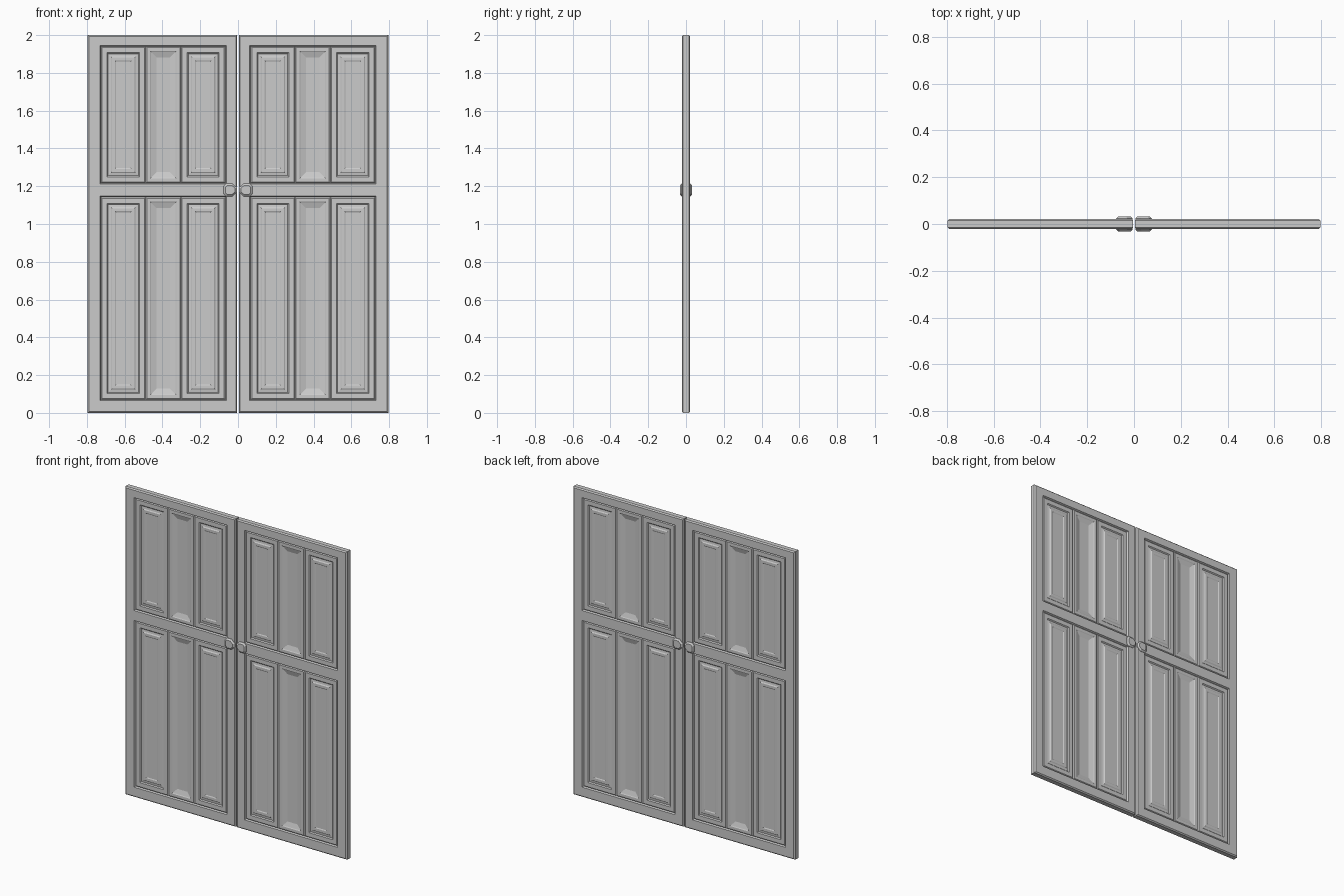
import bpy, bmesh
from mathutils import Vector

if "Cube" in bpy.data.objects:
    bpy.data.objects.remove(bpy.data.objects["Cube"])

T = 0.022                      # half thickness of a leaf
X0, X1, H = 0.004, 0.796, 2.0  # leaf extents (right side)
C = 0.007                      # edge chamfer
OPEN_X = (0.062, 0.731)
OPENINGS = [(0.065, 1.147), (1.212, 1.945)]
SPLITS = (0.302, 0.489)        # grooves between planks
GROOVE = 0.012

# (inset, depth) profiles of the planks
RAISED = [(0, GROOVE), (0.006, 0.017), (0.033, 0.017), (0.039, 0.011), (0.053, 0.013),
          (0.059, 0.017), (0.074, 0.017), (0.080, 0.014)]
SUNK = [(0, GROOVE), (0.006, 0.017), (0.024, 0.017), (0.029, 0.014), (0.058, 0.005)]


def new_object(name, bm):
    bmesh.ops.remove_doubles(bm, verts=bm.verts, dist=1e-5)
    me = bpy.data.meshes.new(name)
    bm.to_mesh(me)
    bm.free()
    ob = bpy.data.objects.new(name, me)
    bpy.context.collection.objects.link(ob)


def leaf(name, sx):
    bm = bmesh.new()
    centre = Vector((sx * (X0 + X1) / 2, 0, H / 2))

    def face(pts):
        f = bm.faces.new([bm.verts.new((sx * x, y, z)) for x, y, z in pts])
        f.normal_update()
        n, c = f.normal, f.calc_center_median()
        out = n.y * c.y if abs(n.y) > 1e-3 else n.dot(c - centre)
        if out < 0:
            f.normal_flip()

    def corners(r, y, i=0):
        a, b, c, d = r
        return [(a + i, y, c + i), (b - i, y, c + i), (b - i, y, d - i), (a + i, y, d - i)]

    def rings(r, prof, s, cap=True):
        loops = [corners(r, s * y, i) for i, y in prof]
        for p, q in zip(loops, loops[1:]):
            for k in range(4):
                face([p[k], p[(k + 1) % 4], q[(k + 1) % 4], q[k]])
        if cap:
            face(loops[-1])

    outer = (X0, X1, 0, H)
    for s in (-1, 1):
        # edge and chamfer
        rings(outer, [(0, 0), (0, T - C), (C, T)], s, cap=False)
        # frame face: stiles and rails
        xs = [X0 + C, *OPEN_X, X1 - C]
        zs = [C, *OPENINGS[0], *OPENINGS[1], H - C]
        for i in range(3):
            for j in range(5):
                if not (i == 1 and j in (1, 3)):
                    face(corners((xs[i], xs[i + 1], zs[j], zs[j + 1]), s * T))
        # panels: raised, sunk, raised
        for z0, z1 in OPENINGS:
            rings((*OPEN_X, z0, z1), [(0, T), (0.005, GROOVE)], s, cap=False)
            cols = [OPEN_X[0] + 0.005, *SPLITS, OPEN_X[1] - 0.005]
            for k, prof in enumerate((RAISED, SUNK, RAISED)):
                rings((cols[k], cols[k + 1], z0 + 0.005, z1 - 0.005), prof, s)
    new_object(name, bm)


def handle(name, sx):
    # tapered plate with chamfered rim, running through the leaf
    outline = [(0.006, -0.012), (0.03, -0.034), (0.064, -0.034), (0.076, -0.02),
               (0.076, 0.02), (0.064, 0.034), (0.03, 0.034), (0.006, 0.012)]
    bm = bmesh.new()
    loops = []
    for y, k in ((-0.033, 0.72), (-0.024, 1), (0.024, 1), (0.033, 0.72)):
        loops.append([bm.verts.new((sx * (0.04 + (x - 0.04) * k), y, 1.18 + z * k))
                      for x, z in outline])
    n = len(outline)
    for p, q in zip(loops, loops[1:]):
        for i in range(n):
            bm.faces.new([p[i], p[(i + 1) % n], q[(i + 1) % n], q[i]])
    bm.faces.new(loops[0])
    bm.faces.new(loops[-1])
    bmesh.ops.recalc_face_normals(bm, faces=bm.faces)
    new_object(name, bm)


for side, sx in (("left", -1), ("right", 1)):
    leaf("door_leaf_" + side, sx)
    handle("handle_plate_" + side, sx)
